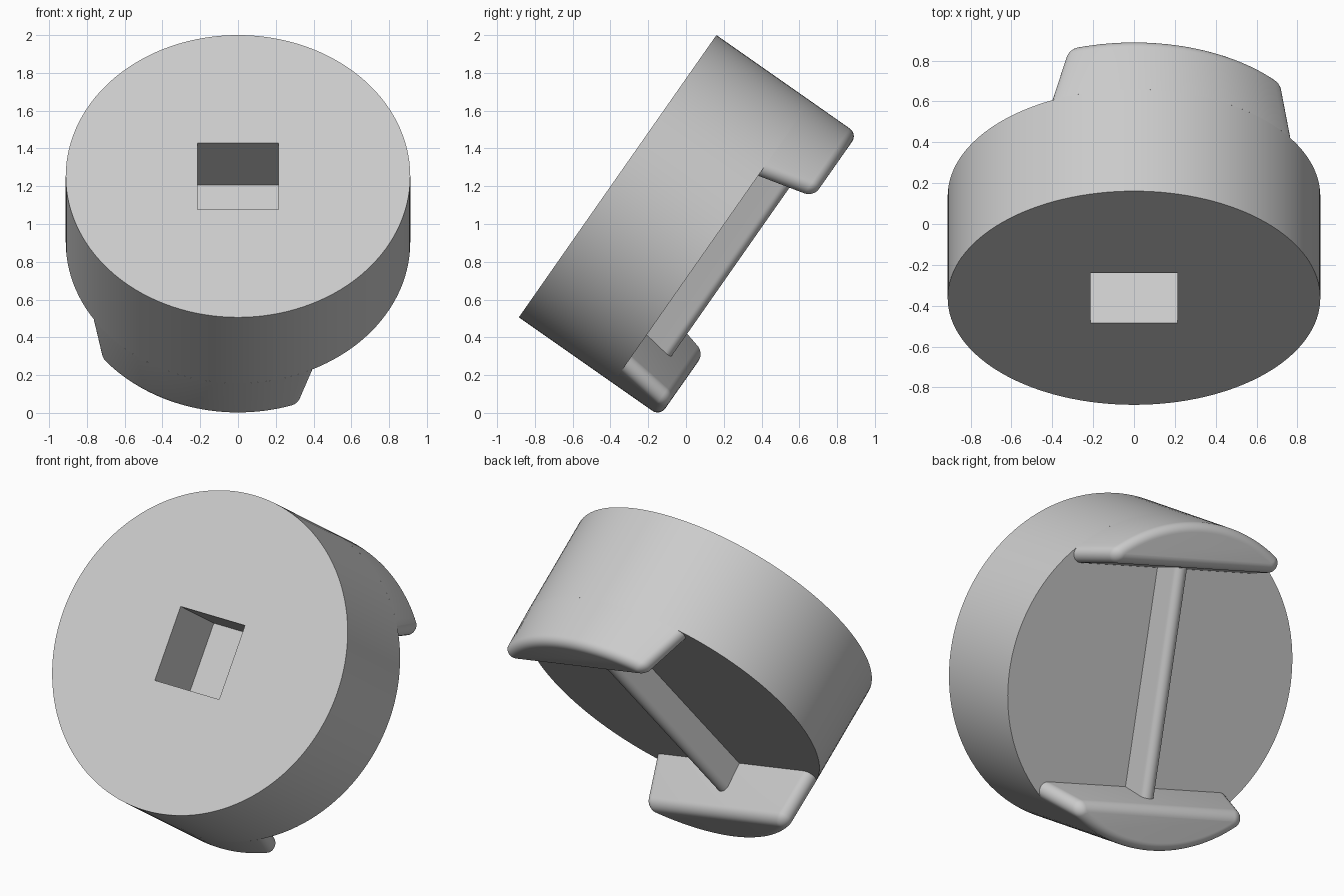
import bpy, bmesh
from math import radians, sin, cos, pi, sqrt, atan2
from mathutils import Matrix

if "Cube" in bpy.data.objects:
    bpy.data.objects.remove(bpy.data.objects["Cube"], do_unlink=True)

R = 0.912            # knob radius
BODY = 0.608         # body thickness
DEPTH = 0.912        # thickness including the lugs
FILLET = 0.05
SKEW = radians(-16)  # turn of lugs and bar about the knob axis
# Local +z is the front normal, and parts grow towards -z
TILT = Matrix.Translation((0, -0.362, 1.253)) @ Matrix.Rotation(radians(55), 4, 'X')

grey = bpy.data.materials.new("light_grey")
grey.use_nodes = True
grey.diffuse_color = (0.6, 0.6, 0.6, 1)
grey.node_tree.nodes["Principled BSDF"].inputs["Base Color"].default_value = (0.6, 0.6, 0.6, 1)


def make_object(name, bm, turn=0.0):
    bmesh.ops.recalc_face_normals(bm, faces=bm.faces)
    mesh = bpy.data.meshes.new(name)
    bm.to_mesh(mesh)
    bm.free()
    mesh.materials.append(grey)
    obj = bpy.data.objects.new(name, mesh)
    bpy.context.collection.objects.link(obj)
    obj.matrix_world = TILT @ Matrix.Rotation(turn, 4, 'Z')
    return obj


def activate(obj):
    bpy.ops.object.select_all(action='DESELECT')
    obj.select_set(True)
    bpy.context.view_layer.objects.active = obj


def smooth(obj):
    activate(obj)
    bpy.ops.object.shade_smooth_by_angle(angle=radians(30))


def loft(rings):
    """Skin a list of equal closed rings and cap both ends."""
    bm = bmesh.new()
    loops = [[bm.verts.new(p) for p in ring] for ring in rings]
    for a, b in zip(loops, loops[1:]):
        for i in range(len(a)):
            j = (i + 1) % len(a)
            bm.faces.new((a[i], a[j], b[j], b[i]))
    bm.faces.new(loops[0])
    bm.faces.new(loops[-1])
    return bm


def arc(cx, cy, r, start, end, steps):
    return [(cx + r * cos(start + (end - start) * k / steps),
             cy + r * sin(start + (end - start) * k / steps)) for k in range(steps + 1)]


# Round body with a blind square socket in the front
circle = arc(0, 0, R, 0, 2 * pi, 128)[:-1]
body = make_object("body", loft([[(x, y, -d) for x, y in circle] for d in (0, BODY)]))
bm = bmesh.new()
bmesh.ops.create_cube(bm, size=1)
bmesh.ops.scale(bm, vec=(0.428, 0.428, 0.77), verts=bm.verts)
cutter = make_object("socket_cutter", bm)
cutter.hide_render = True
cut = body.modifiers.new("socket", 'BOOLEAN')
cut.operation = 'DIFFERENCE'
cut.solver = 'EXACT'
cut.object = cutter
bpy.context.view_layer.update()
activate(body)
bpy.ops.object.modifier_apply(modifier=cut.name)
bpy.data.objects.remove(cutter, do_unlink=True)
smooth(body)


def lug_ring(depth, inset):
    """Circle segment with rounded corners; its chord drafts outward with depth."""
    chord = BODY + 0.19 * (depth - BODY) + inset
    radius = R - inset
    r = max(FILLET - inset, 0.002)
    cy = chord + r
    cx = sqrt((radius - r) ** 2 - cy ** 2)
    phi = atan2(cy, cx)
    outline = (arc(cx, cy, r, -pi / 2, phi, 10)
               + arc(0, 0, radius, phi, pi - phi, 36)[1:-1]
               + arc(-cx, cy, r, pi - phi, 1.5 * pi, 10))
    return [(x, y, -depth) for x, y in outline]


# Two opposite lugs on the back, with rounded outer edges
for name, turn in (("upper_lug", 0), ("lower_lug", pi)):
    rings = [lug_ring(BODY, 0)]
    for k in range(9):
        a = pi / 2 * k / 8
        rings.append(lug_ring(DEPTH - FILLET * (1 - sin(a)), FILLET * (1 - cos(a))))
    smooth(make_object(name, loft(rings), SKEW + turn))

# Tapered round-topped bar joining the lugs
tip = 0.042
profile = [(-0.056, BODY)] + arc(0, 0.78 - tip, tip, pi, 0, 16) + [(0.056, BODY)]
bar = loft([[(x, y, -d) for x, d in profile] for y in (-0.68, 0.68)])
smooth(make_object("cross_bar", bar, SKEW))
